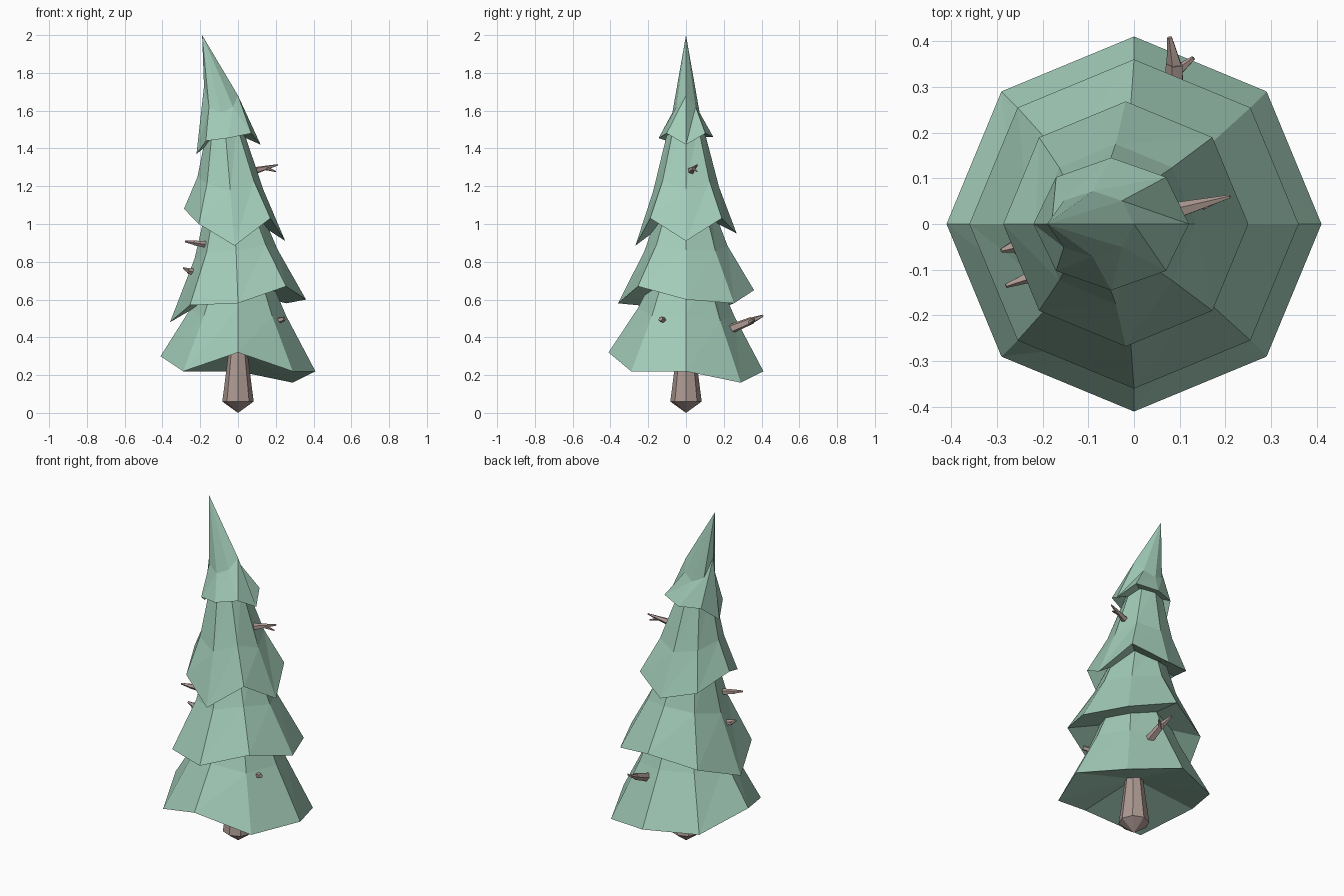
import bpy, math
from mathutils import Vector

if "Cube" in bpy.data.objects:
    bpy.data.objects.remove(bpy.data.objects["Cube"])


def material(name, rgb):
    m = bpy.data.materials.new(name)
    m.diffuse_color = (*rgb, 1)
    m.use_nodes = True
    m.node_tree.nodes["Principled BSDF"].inputs["Base Color"].default_value = m.diffuse_color
    return m


GREEN = material("needles", (0.36, 0.60, 0.48))
BROWN = material("bark", (0.42, 0.32, 0.29))


def make(name, verts, faces, mat):
    me = bpy.data.meshes.new(name)
    me.from_pydata(verts, [], faces)
    me.materials.append(mat)
    ob = bpy.data.objects.new(name, me)
    bpy.context.collection.objects.link(ob)
    return ob


def ring(cx, rx, ry, heights):
    n = len(heights)
    return [(cx + rx * math.cos(2 * math.pi * i / n),
             ry * math.sin(2 * math.pi * i / n), z) for i, z in enumerate(heights)]


def loft(name, rings, bottom, top, mat):
    """Skin a stack of equal rings, closed by a point at each end."""
    n = len(rings[0])
    verts = [p for r in rings for p in r] + [bottom, top]
    b, t, last = len(verts) - 2, len(verts) - 1, (len(rings) - 1) * n
    faces = []
    for i in range(n):
        j = (i + 1) % n
        faces += [(b, j, i), (last + i, last + j, t)]
        for k in range(0, last, n):
            faces += [(k + i, k + j, k + n + j), (k + i, k + n + j, k + n + i)]
    return make(name, verts, faces, mat)


def tier(name, rim, mid, top, heights):
    """Drooping skirt; rim, mid and top give (centre x, radius, z)."""
    mean = sum(heights) / 8
    rings = [ring(rim[0], rim[1], rim[1], heights),
             ring(mid[0], mid[1], mid[1], [mid[2] + 0.4 * (z - mean) for z in heights]),
             ring(top[0], top[1], top[1], [top[2]] * 8)]
    return loft(name, rings, (rim[0], 0, mean + 0.1), (top[0], 0, top[2] + 0.03), GREEN)


# Foliage skirts, rim heights counter-clockwise from +x
tier("bottom_tier", (0, 0.41), (0, 0.255, 0.52), (0, 0.15, 0.76),
     [0.22, 0.16, 0.22, 0.22, 0.30, 0.22, 0.32, 0.22])
tier("second_tier", (0, 0.36), (-0.01, 0.22, 0.86), (-0.03, 0.13, 1.12),
     [0.60, 0.58, 0.65, 0.58, 0.48, 0.57, 0.58, 0.67])
tier("third_tier", (-0.018, 0.268), (-0.04, 0.175, 1.21), (-0.07, 0.09, 1.52),
     [0.91, 1.03, 0.95, 1.00, 1.08, 1.00, 0.885, 1.03])

# Leaning top with an off-centre tip
loft("tree_top",
     [ring(-0.05, 0.17, 0.145, [1.42, 1.48, 1.46, 1.46, 1.37, 1.44, 1.455, 1.48]),
      ring(-0.09, 0.09, 0.072, [1.68, 1.62, 1.59, 1.62, 1.73, 1.62, 1.59, 1.62])],
     (-0.06, 0, 1.50), (-0.19, 0, 2.0), GREEN)

# Trunk with pointed foot
loft("trunk", [ring(0, 0.083, 0.083, [0.06] * 8), ring(0, 0.045, 0.045, [0.36] * 8)],
     (0, 0, 0), (0, 0, 0.38), BROWN)


def twig(name, a, b, r0, r1):
    """Tapered five-sided stub from a to b."""
    a, b = Vector(a), Vector(b)
    q = (b - a).to_track_quat('Z', 'Y')
    rings = [[p + q @ Vector((r * math.cos(t), r * math.sin(t), 0))
              for t in (2 * math.pi * i / 5 for i in range(5))]
             for p, r in ((a, r0), (b, r1))]
    return loft(name, rings, a, b, BROWN)


# Broken branches
twig("right_branch", (0.08, 0.025, 1.28), (0.21, 0.06, 1.313), 0.021, 0.004)
twig("right_branch_fork", (0.15, 0.04, 1.295), (0.20, 0.058, 1.278), 0.011, 0.003)
twig("back_branch", (0.085, 0.20, 0.43), (0.09, 0.35, 0.49), 0.028, 0.020)
twig("back_branch_tip", (0.09, 0.34, 0.485), (0.078, 0.408, 0.515), 0.019, 0.006)
twig("back_branch_fork", (0.09, 0.33, 0.475), (0.13, 0.363, 0.495), 0.014, 0.005)
twig("left_upper_branch", (-0.12, -0.08, 0.885), (-0.235, -0.118, 0.90), 0.022, 0.013)
twig("left_upper_branch_tip", (-0.23, -0.116, 0.90), (-0.28, -0.135, 0.908), 0.013, 0.005)
twig("left_lower_branch", (-0.20, -0.03, 0.74), (-0.265, -0.05, 0.752), 0.02, 0.016)
twig("left_lower_branch_tip", (-0.26, -0.048, 0.752), (-0.29, -0.058, 0.767), 0.015, 0.005)
twig("front_branch", (0.16, -0.09, 0.475), (0.245, -0.135, 0.498), 0.022, 0.013)
